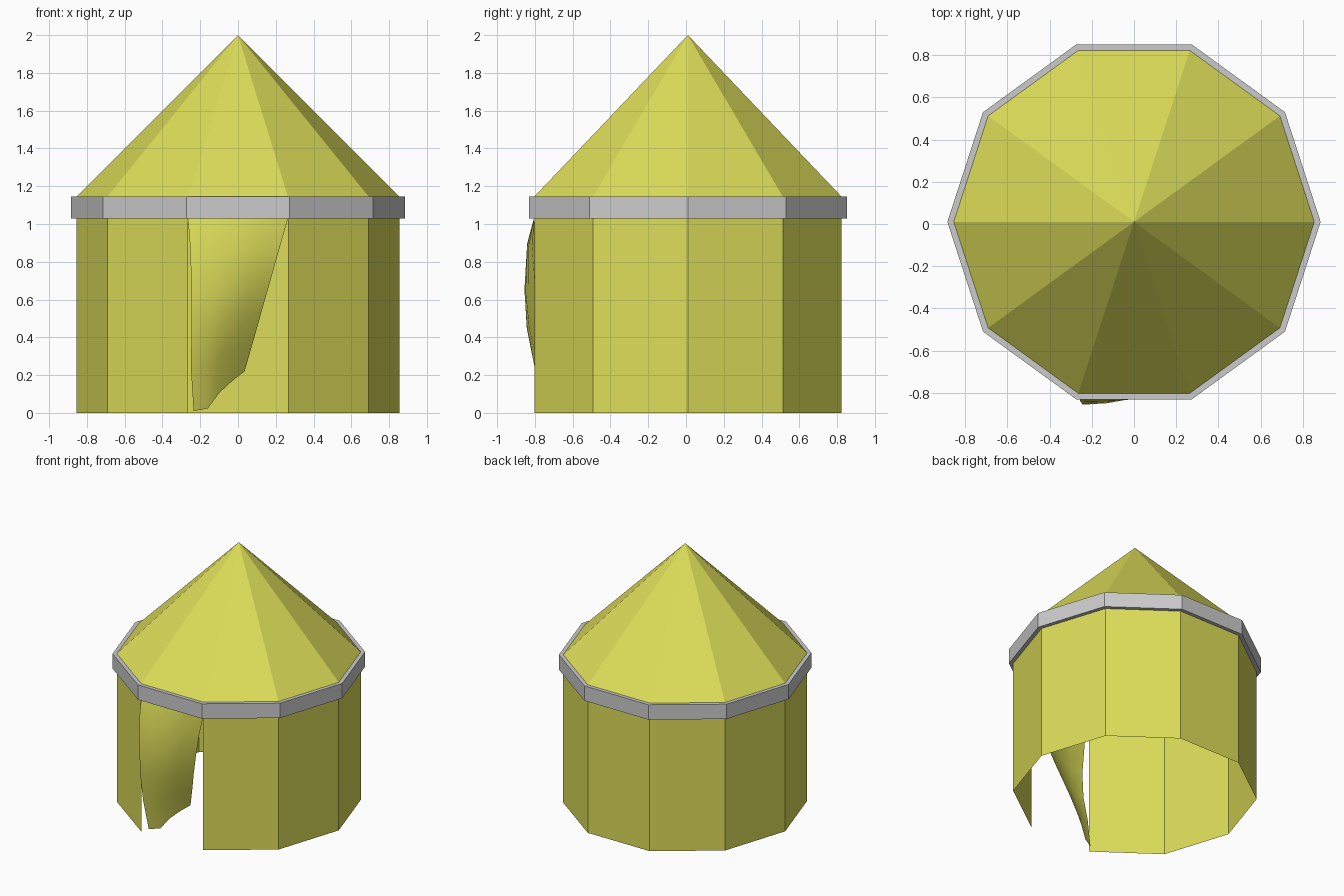
import bpy
from math import sin, cos, pi, radians

if "Cube" in bpy.data.objects:
    bpy.data.objects.remove(bpy.data.objects["Cube"])

SIDES, CY = 10, 0.01
R_WALL, R_BAND = 0.855, 0.885
Z_WALL, Z_BAND, Z_TOP = 1.03, 1.145, 2.0
DOOR = 7  # side facing -y

canvas = bpy.data.materials.new("canvas")
canvas.diffuse_color = (0.72, 0.72, 0.1, 1)
canvas.use_nodes = True
canvas.node_tree.nodes["Principled BSDF"].inputs["Base Color"].default_value = canvas.diffuse_color


def add(name, verts, faces, mat=None):
    me = bpy.data.meshes.new(name)
    me.from_pydata(verts, [], faces)
    me.update()
    ob = bpy.data.objects.new(name, me)
    bpy.context.collection.objects.link(ob)
    if mat:
        me.materials.append(mat)
    return ob


def ring(r, z):
    return [(r * cos(2 * pi * i / SIDES), CY + r * sin(2 * pi * i / SIDES), z)
            for i in range(SIDES)]


def strip(a, b, skip=None):
    """Quads joining ring a to ring b."""
    return [(a * SIDES + i, a * SIDES + (i + 1) % SIDES,
             b * SIDES + (i + 1) % SIDES, b * SIDES + i)
            for i in range(SIDES) if i != skip]


# Walls: thin canvas, open at the doorway
add("tent_wall", ring(R_WALL, 0) + ring(R_WALL, Z_WALL), strip(0, 1, DOOR), canvas)

# Pointed roof
add("tent_roof", ring(R_WALL, Z_BAND) + [(0, CY, Z_TOP)],
    [(i, (i + 1) % SIDES, SIDES) for i in range(SIDES)], canvas)

# Grey band around the eaves
add("eaves_band",
    ring(R_WALL, Z_WALL) + ring(R_BAND, Z_WALL) + ring(R_BAND, Z_BAND) + ring(R_WALL, Z_BAND),
    strip(0, 1) + strip(1, 2) + strip(2, 3) + strip(3, 0))

# Door flap: curved sheet between its left and right edges, lower corner pulled inward
left = [(-.265, -.805, 1.03), (-.255, -.84, .9), (-.245, -.855, .65),
        (-.245, -.843, .45), (-.25, -.803, .25), (-.235, -.755, .01)]
right = [(.265, -.805, 1.03), (.222, -.79, .88), (.171, -.755, .70),
         (.123, -.715, .53), (.078, -.67, .37), (.035, -.63, .22)]
columns = [(0, 0), (.06, -.01), (.28, -.045), (.5, -.01), (.75, 0), (1, 0)]  # position, hem sag
verts = []
for j, (a, b) in enumerate(zip(left, right)):
    t = j / (len(left) - 1)
    for u, sag in columns:
        x, y, z = (p + (q - p) * u for p, q in zip(a, b))
        verts.append((x, y - .12 * u * (1 - u) * sin(pi * t), z + sag * t))
n = len(columns)
faces = [(j * n + i, (j + 1) * n + i, (j + 1) * n + i + 1, j * n + i + 1)
         for j in range(len(left) - 1) for i in range(n - 1)]
flap = add("door_flap", verts, faces, canvas)
bpy.context.view_layer.objects.active = flap
flap.select_set(True)
bpy.ops.object.shade_smooth_by_angle(angle=radians(60))
